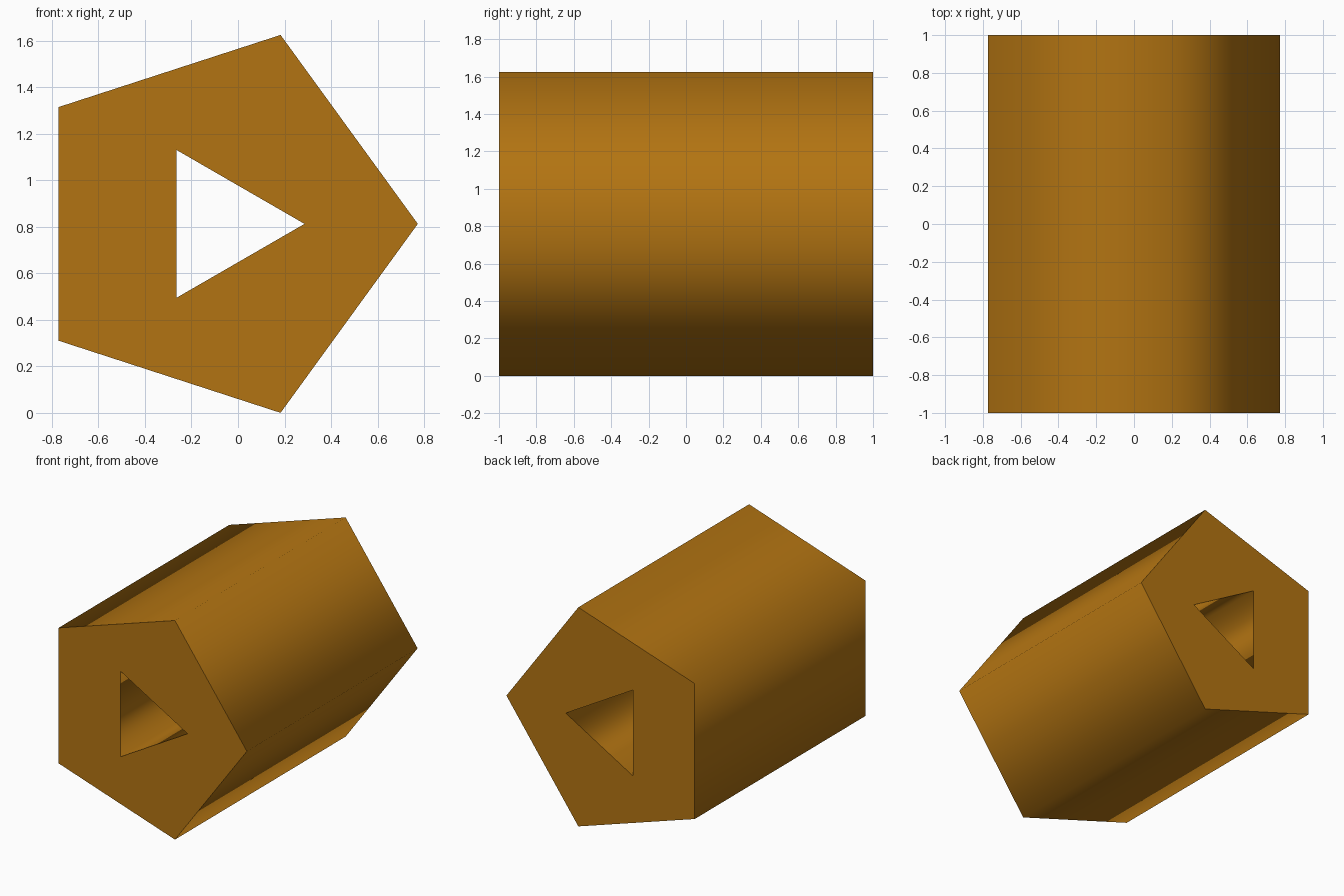
import bpy, bmesh, math

if "Cube" in bpy.data.objects:
    bpy.data.objects.remove(bpy.data.objects["Cube"])

CX, CZ = -0.081, 0.8125      # axis of the prism in the front view
HALF = 1.0                   # half length along y


def ring(bm, sides, radius, y):
    """Regular polygon with one corner pointing to +x."""
    verts = []
    for i in range(sides):
        a = 2 * math.pi * i / sides
        verts.append(bm.verts.new((CX + radius * math.cos(a), y, CZ + radius * math.sin(a))))
    edges = [bm.edges.new((verts[i], verts[(i + 1) % sides])) for i in range(sides)]
    return verts, edges


bm = bmesh.new()
cap_edges = {-HALF: [], HALF: []}

# Outer pentagon walls and inner triangular bore walls
for sides, radius in ((5, 0.854), (3, 0.367)):
    front, fe = ring(bm, sides, radius, -HALF)
    back, be = ring(bm, sides, radius, HALF)
    cap_edges[-HALF] += fe
    cap_edges[HALF] += be
    for i in range(sides):
        j = (i + 1) % sides
        bm.faces.new((front[i], front[j], back[j], back[i])).smooth = True

# Flat end caps with the triangular opening
for y, edges in cap_edges.items():
    res = bmesh.ops.triangle_fill(bm, edges=edges, use_beauty=True, normal=(0, y, 0))
    for f in res["geom"]:
        if isinstance(f, bmesh.types.BMFace):
            f.smooth = False
    for e in edges:
        e.smooth = False

bmesh.ops.recalc_face_normals(bm, faces=bm.faces)
mesh = bpy.data.meshes.new("pentagonal_tube")
bm.to_mesh(mesh)
bm.free()

tube = bpy.data.objects.new("pentagonal_tube", mesh)
bpy.context.collection.objects.link(tube)

mat = bpy.data.materials.new("amber_brown")
mat.diffuse_color = (0.45, 0.175, 0.006, 1)
mat.use_nodes = True
mat.node_tree.nodes["Principled BSDF"].inputs["Base Color"].default_value = mat.diffuse_color
mesh.materials.append(mat)
